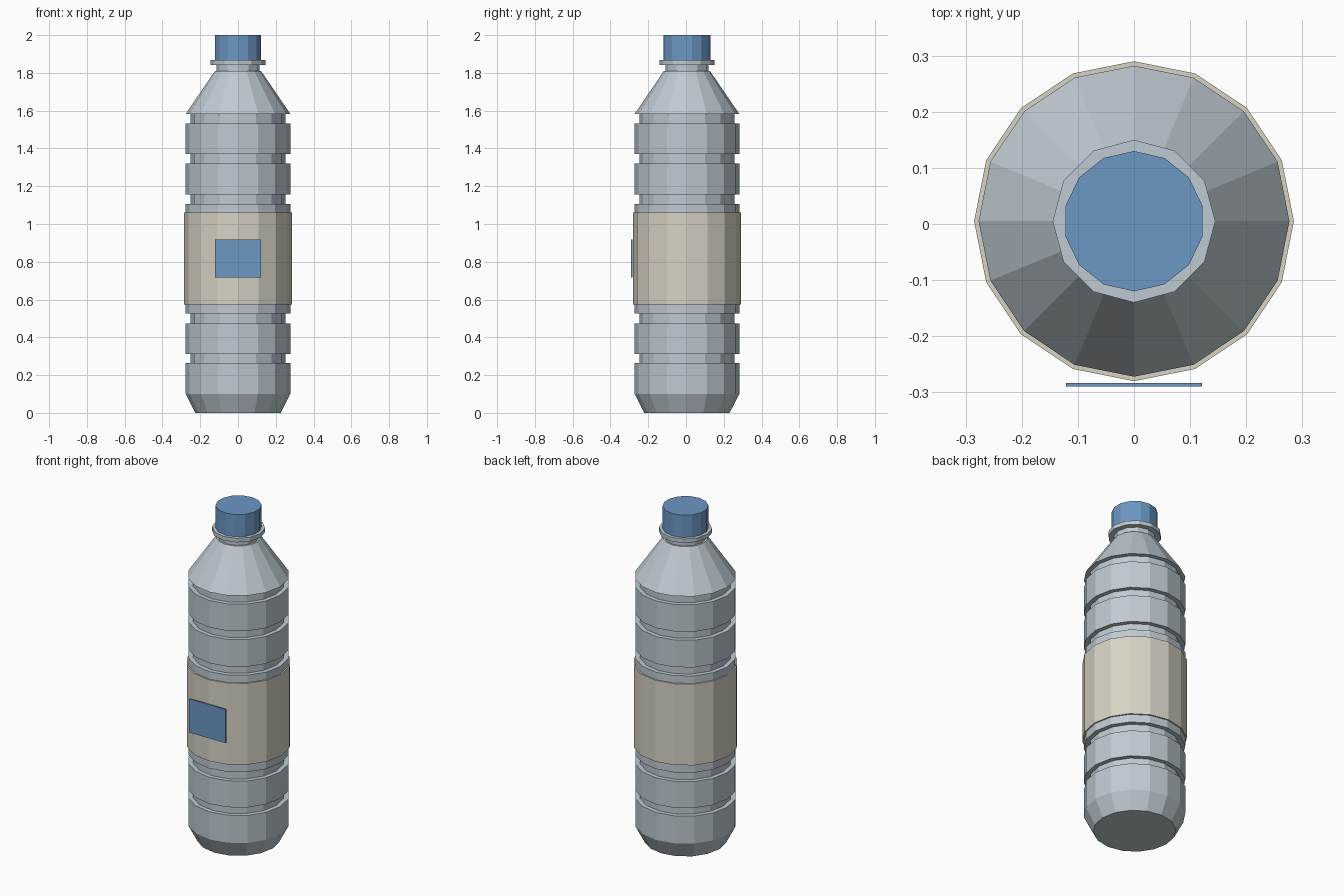
import bpy
import bmesh
from math import sin, cos, tau

default = bpy.data.objects.get("Cube")
if default:
    bpy.data.objects.remove(default, do_unlink=True)

AXIS_Y = 0.005  # bottle axis, offset so the badge is balanced


def material(name, rgb):
    mat = bpy.data.materials.new(name)
    mat.use_nodes = True
    mat.diffuse_color = (*rgb, 1)
    mat.node_tree.nodes["Principled BSDF"].inputs["Base Color"].default_value = (*rgb, 1)
    return mat


def finish(name, bm, mat):
    bmesh.ops.recalc_face_normals(bm, faces=bm.faces)
    mesh = bpy.data.meshes.new(name)
    bm.to_mesh(mesh)
    bm.free()
    mesh.materials.append(mat)
    obj = bpy.data.objects.new(name, mesh)
    bpy.context.collection.objects.link(obj)
    return obj


def lathe(name, profile, sides, mat):
    """Closed flat-shaded solid from (radius, height) pairs, bottom to top."""
    bm = bmesh.new()
    rings = [[bm.verts.new((r * sin(tau * i / sides), r * cos(tau * i / sides), z))
              for i in range(sides)] for r, z in profile]
    for low, high in zip(rings, rings[1:]):
        for i in range(sides):
            j = (i + 1) % sides
            bm.faces.new((low[i], low[j], high[j], high[i]))
    bm.faces.new(rings[0])
    bm.faces.new(rings[-1])
    obj = finish(name, bm, mat)
    obj.location.y = AXIS_Y
    return obj


plastic = material("pale blue grey plastic", (0.52, 0.59, 0.64))
paper = material("cream label", (0.68, 0.65, 0.55))
blue = material("blue", (0.15, 0.31, 0.56))

# Body: chamfered foot, ribs separated by square grooves, sloping shoulder
RIB, GROOVE = 0.277, 0.251
body = [(0.226, 0), (RIB, 0.10)]
for bottom, top in [(0.265, 0.313), (0.472, 0.525), (1.106, 1.157),
                    (1.32, 1.371), (1.533, 1.583)]:
    body += [(RIB, bottom), (GROOVE, bottom), (GROOVE, top), (RIB, top)]
body.append((0.122, 1.81))
lathe("bottle_body", body, 16, plastic)

# Neck with its collar
lathe("neck", [(0.113, 1.79), (0.113, 1.85)], 12, plastic)
lathe("neck_collar", [(0.145, 1.843), (0.145, 1.867)], 12, plastic)

# Screw cap
lathe("cap", [(0.125, 1.865), (0.125, 2.0)], 14, blue)

# Wrapped label
lathe("label", [(0.285, 0.573), (0.285, 1.061)], 16, paper)

# Thin badge in front of the label
bm = bmesh.new()
bmesh.ops.create_cube(bm, size=1)
bmesh.ops.scale(bm, vec=(0.243, 0.007, 0.202), verts=bm.verts)
badge = finish("label_badge", bm, blue)
badge.location = (0, -0.2865, 0.817)
